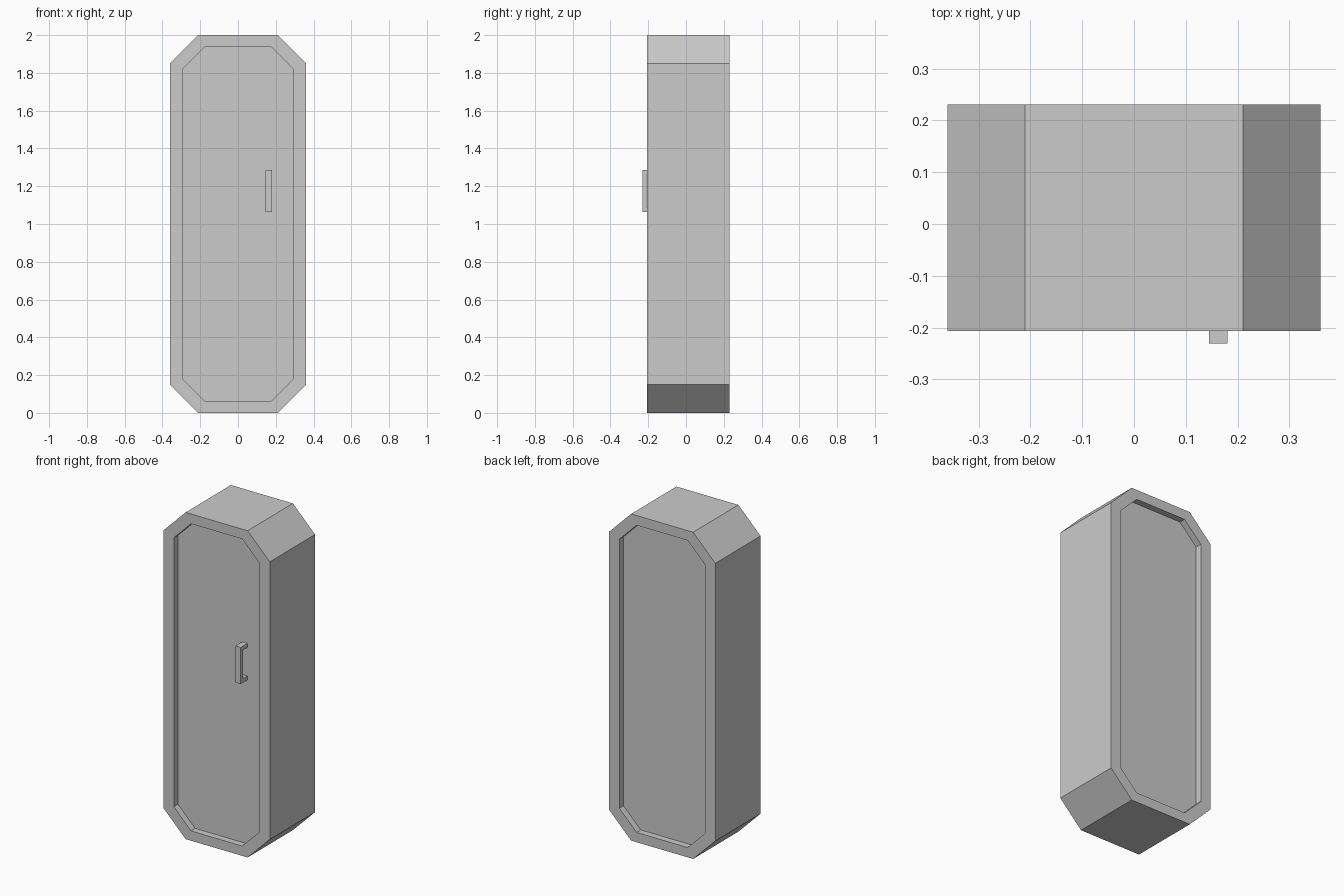
import bpy, bmesh

if "Cube" in bpy.data.objects:
    bpy.data.objects.remove(bpy.data.objects["Cube"])

FRONT, BACK, RECESS = -0.207, 0.231, 0.04


def octagon(half_w, half_h, cut, y):
    """Chamfered rectangle centred at z = 1, in the plane at y."""
    quarter = [(half_w, half_h - cut), (half_w - cut, half_h)]
    top = quarter + [(-x, z) for x, z in reversed(quarter)]
    return [(x, y, 1 + z) for x, z in top + [(-x, -z) for x, z in top]]


def finish(bm, name):
    bmesh.ops.recalc_face_normals(bm, faces=bm.faces)
    mesh = bpy.data.meshes.new(name)
    bm.to_mesh(mesh)
    bm.free()
    obj = bpy.data.objects.new(name, mesh)
    bpy.context.collection.objects.link(obj)
    return obj


# Cabinet body: rings from the back panel, round the rim, to the front panel
outer, inner = (0.36, 1.0, 0.15), (0.29, 0.94, 0.117)
bm = bmesh.new()
rings = [[bm.verts.new(p) for p in octagon(*shape, y)] for shape, y in (
    (inner, BACK - RECESS), (inner, BACK), (outer, BACK),
    (outer, FRONT), (inner, FRONT), (inner, FRONT + RECESS))]
for a, b in zip(rings, rings[1:]):
    for i in range(8):
        j = (i + 1) % 8
        bm.faces.new((a[i], a[j], b[j], b[i]))
bm.faces.new(rings[0])
bm.faces.new(rings[-1])
finish(bm, "cabinet_body")

# Door handle: C-shaped side profile extruded across its width
y0, y1, y2 = -0.231, -0.208, FRONT + RECESS
z0, z1, t = 1.063, 1.287, 0.025
profile = [(y2, z0), (y0, z0), (y0, z1), (y2, z1),
           (y2, z1 - t), (y1, z1 - t), (y1, z0 + t), (y2, z0 + t)]
bm = bmesh.new()
side = bm.faces.new([bm.verts.new((0.145, y, z)) for y, z in profile])
new = bmesh.ops.extrude_face_region(bm, geom=[side], use_keep_orig=True)["geom"]
bmesh.ops.translate(bm, vec=(0.035, 0, 0),
                    verts=[v for v in new if isinstance(v, bmesh.types.BMVert)])
finish(bm, "door_handle")
